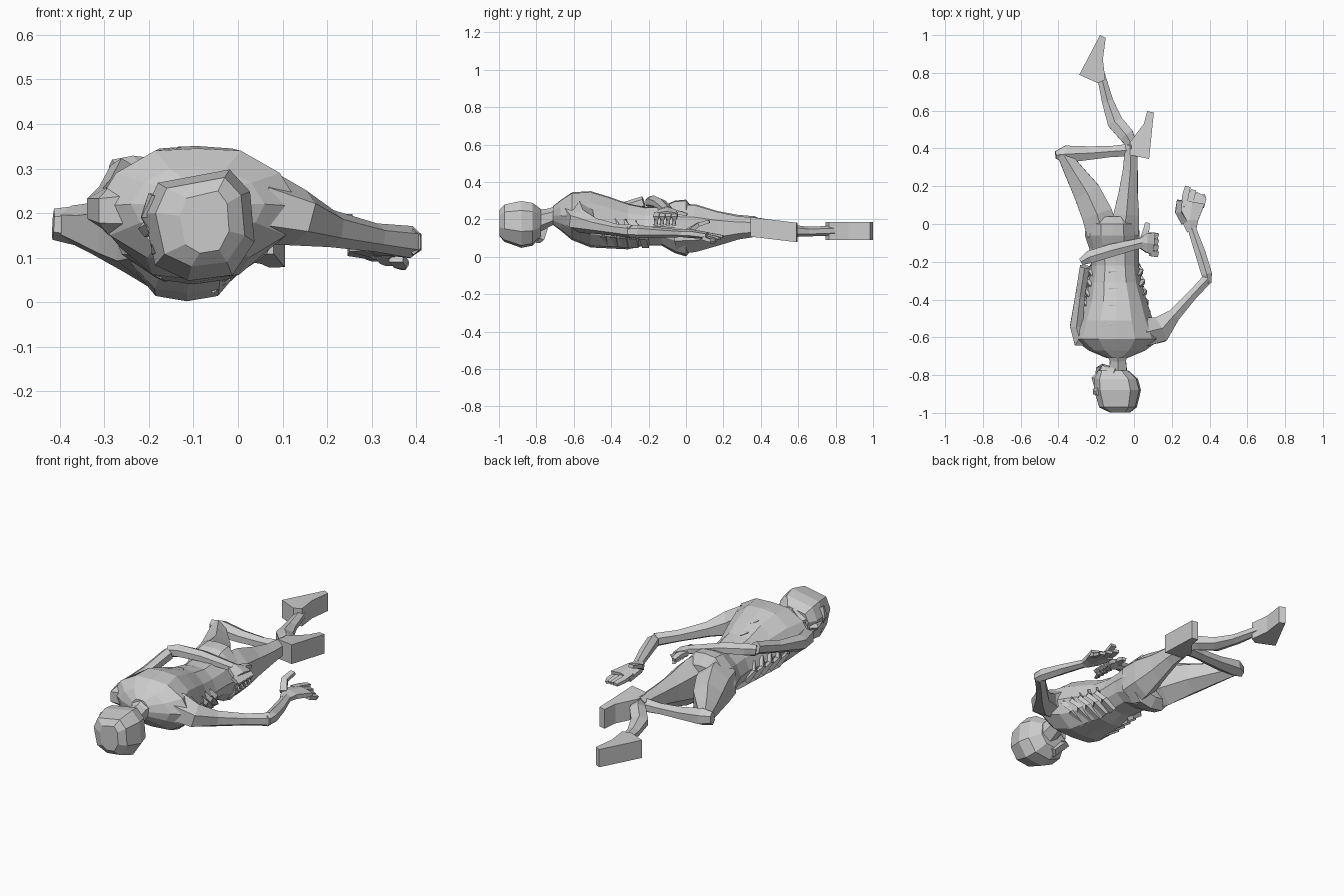
import bpy, bmesh, math
from mathutils import Vector


def finish(name, bm):
    bmesh.ops.recalc_face_normals(bm, faces=bm.faces)
    me = bpy.data.meshes.new(name)
    bm.to_mesh(me)
    bm.free()
    ob = bpy.data.objects.new(name, me)
    bpy.context.collection.objects.link(ob)
    return ob


def skin(name, rings):
    bm = bmesh.new()
    vr = [[bm.verts.new(p) for p in r] for r in rings]
    n = len(vr[0])
    for a, b in zip(vr, vr[1:]):
        for i in range(n):
            bm.faces.new((a[i], a[(i + 1) % n], b[(i + 1) % n], b[i]))
    bm.faces.new(vr[0])
    bm.faces.new(vr[-1])
    return finish(name, bm)


# Limb: each node is x, y, z, half width, half height
def limb(name, nodes, sides=6):
    pts = [Vector(n[:3]) for n in nodes]
    wide = 1 / math.cos(math.pi / sides)
    rings = []
    for i, n in enumerate(nodes):
        d1 = (pts[i] - pts[max(i - 1, 0)]).normalized()
        d2 = (pts[min(i + 1, len(pts) - 1)] - pts[i]).normalized()
        d = (d1 + d2).normalized()
        s = d.cross(Vector((0, 0, 1))).normalized()
        u = s.cross(d)
        rings.append([pts[i] + s * n[3] * wide * math.cos(a) + u * n[4] * math.sin(a)
                      for a in [2 * math.pi * (k + .5) / sides for k in range(sides)]])
    return skin(name, rings)


# Foot: plan outline given thickness, tilting with y
def foot(name, outline, mid, slope, y0, half):
    rings = [[(x, y, mid + slope * (y - y0) + s * half) for x, y in outline] for s in (-1, 1)]
    return skin(name, rings)


# Torso lying face down: y, centre x, half width, bottom z, top z
section = [(.42, 1), (.8, .8), (1, .5), (.86, .24), (.5, .04), (0, 0),
           (-.5, .04), (-.86, .24), (-1, .5), (-.8, .8), (-.42, 1), (0, 1.02)]
torso = [(-.71, -.09, .055, .17, .27), (-.67, -.09, .15, .14, .30), (-.61, -.09, .23, .09, .34),
         (-.51, -.095, .195, .05, .345), (-.41, -.093, .162, .045, .315), (-.31, -.10, .138, .04, .28),
         (-.22, -.10, .126, .06, .262), (-.13, -.105, .132, .06, .265), (-.06, -.115, .145, .02, .295),
         (.0, -.115, .14, .002, .30), (.04, -.115, .10, .05, .25)]
skin("torso", [[(c + w * u, y, b + (t - b) * v) for u, v in section] for y, c, w, b, t in torso])

# Rib ridges on the sides and belly
for i in range(5):
    y = -.47 + i * .055
    w = .170 - i * .010
    for s in (-1, 1):
        limb(f"rib_{i}_{'left' if s > 0 else 'right'}",
             [(-.098 + s * w * .85, y - .02, .22 - i * .008, .014, .014),
              (-.098 + s * w * .96, y, .17 - i * .005, .022, .018),
              (-.098 + s * w * .85, y + .025, .115 - i * .004, .022, .018),
              (-.098 + s * w * .45, y + .035, .062 - i * .002, .018, .014)], 4)

# Vertebrae along the back
for y, z in ((-.53, .343), (-.43, .32), (-.34, .29), (-.25, .267)):
    limb("vertebra", [(-.11, y - .03, z, .004, .003), (-.11, y, z + .002, .025, .006),
                      (-.11, y + .03, z - .006, .004, .003)], 4)

# Neck
limb("neck", [(-.09, -.66, .225, .07, .06), (-.085, -.72, .215, .042, .045),
              (-.085, -.80, .19, .05, .06)])

# Skull: blocky rounded loft along y
skull = [(-.997, -.075, .055, .11, .25), (-.97, -.085, .10, .08, .28), (-.88, -.087, .124, .048, .298),
         (-.82, -.095, .116, .06, .288), (-.775, -.11, .08, .11, .255)]
head_sec = [(.55, 1), (.92, .8), (1, .35), (.6, .05), (-.2, 0), (-.8, .14), (-1, .6), (-.75, .88)]
skin("head", [[(c + w * u, y, b + (t - b) * v) for u, v in head_sec] for y, c, w, b, t in skull])

# Face turned to the side: brow, nose, jaw
limb("brow", [(-.185, -.885, .24, .02, .016), (-.2, -.88, .19, .022, .018), (-.18, -.885, .11, .02, .016)], 5)
limb("nose", [(-.19, -.875, .175, .014, .016), (-.203, -.82, .165, .018, .02), (-.18, -.795, .165, .016, .016)], 5)
limb("jaw", [(-.10, -.80, .24, .035, .025), (-.165, -.785, .20, .035, .028),
             (-.18, -.78, .15, .035, .028), (-.12, -.80, .09, .035, .025)], 5)

# Arm folded across the back
limb("right_arm", [(-.21, -.58, .21, .06, .07), (-.29, -.605, .205, .045, .055), (-.305, -.54, .21, .034, .045),
                   (-.285, -.38, .245, .026, .032), (-.26, -.225, .29, .026, .035)])
limb("right_forearm", [(-.28, -.20, .29, .018, .03), (-.235, -.175, .295, .034, .034), (-.12, -.14, .285, .034, .028),
                       (.04, -.10, .25, .026, .022)])
limb("right_palm", [(.03, -.103, .25, .026, .022), (.065, -.10, .24, .05, .022), (.10, -.105, .225, .056, .02)])
for i in range(4):
    y = -.155 + i * .032
    limb(f"right_finger_{i}", [(.085, y, .23, .015, .015), (.12, y - .004, .21, .015, .015),
                               (.113, y - .006, .17, .013, .013)], 4)
limb("right_thumb", [(.05, -.075, .24, .016, .016), (.065, -.03, .235, .016, .014), (.07, .005, .225, .012, .011)], 4)

# Arm bent out to the side
limb("left_arm", [(.0, -.57, .21, .05, .06), (.06, -.572, .215, .075, .085), (.135, -.56, .19, .068, .065),
                  (.21, -.485, .165, .034, .042), (.31, -.375, .145, .026, .032), (.39, -.29, .135, .027, .036)])
limb("left_forearm", [(.395, -.315, .135, .015, .028), (.385, -.265, .135, .028, .036), (.35, -.15, .13, .028, .027),
                      (.305, -.02, .125, .022, .02)])
limb("left_palm", [(.305, -.04, .125, .024, .018), (.295, .02, .125, .045, .024), (.31, .115, .113, .065, .019)])
for i in range(4):
    f = i / 3
    limb(f"left_finger_{i}", [(.265 + f * .09, .09, .125 - f * .025, .016, .014),
                              (.272 + f * .095, .15 - f * .01, .115 - f * .03, .017, .013),
                              (.285 + f * .09, .198 - f * .055, .108 - f * .03, .015, .01)], 4)
limb("left_thumb", [(.265, .01, .135, .018, .018), (.234, .065, .172, .016, .015), (.242, .125, .19, .015, .012)], 4)

# Legs
limb("right_thigh", [(-.165, -.05, .16, .085, .125), (-.195, .05, .155, .082, .125), (-.25, .17, .155, .072, .09),
                     (-.32, .28, .165, .05, .06), (-.375, .37, .175, .032, .042)])
limb("right_shin", [(-.415, .365, .175, .02, .035), (-.36, .37, .172, .045, .045), (-.24, .375, .16, .036, .034),
                    (-.12, .384, .155, .029, .03), (.03, .395, .155, .036, .042)])
limb("left_thigh", [(-.055, -.05, .15, .08, .13), (-.04, .05, .15, .068, .125), (-.03, .17, .15, .05, .09),
                    (-.02, .28, .155, .04, .062), (-.015, .42, .16, .03, .045)])
limb("left_shin", [(-.005, .41, .16, .025, .035), (-.04, .47, .155, .04, .042), (-.10, .54, .14, .042, .035),
                   (-.14, .65, .135, .03, .026), (-.175, .79, .14, .022, .026)])

# Feet
foot("right_foot", [(.08, .345), (.105, .59), (.07, .597), (.052, .53), (-.02, .435), (-.02, .365)],
     .16, -.12, .345, .052)
foot("left_foot", [(-.29, .79), (-.18, 1), (-.15, .985), (-.165, .87), (-.152, .765), (-.19, .745)],
     .138, 0, .8, .048)
